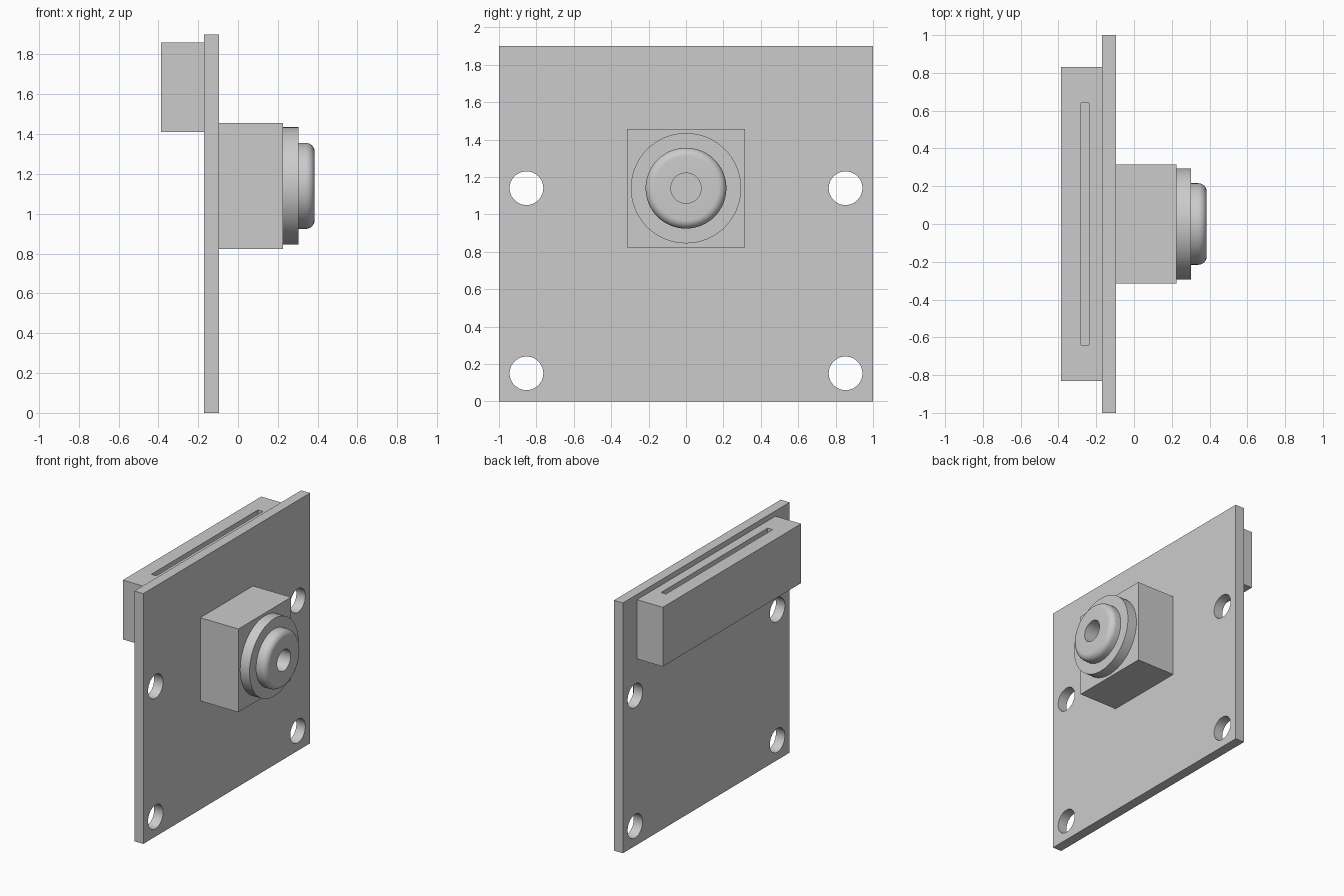
import bpy
import bmesh
import math

if "Cube" in bpy.data.objects:
    bpy.data.objects.remove(bpy.data.objects["Cube"], do_unlink=True)

grey = bpy.data.materials.new("plain_grey")
grey.use_nodes = True
colour = (0.6, 0.6, 0.6, 1)
grey.diffuse_color = colour
grey.node_tree.nodes["Principled BSDF"].inputs["Base Color"].default_value = colour

AXIS_Z = 1.14   # height of the lens axis and upper screw holes


def finish(name, bm):
    bmesh.ops.recalc_face_normals(bm, faces=bm.faces)
    mesh = bpy.data.meshes.new(name)
    bm.to_mesh(mesh)
    bm.free()
    mesh.materials.append(grey)
    obj = bpy.data.objects.new(name, mesh)
    bpy.context.collection.objects.link(obj)
    return obj


def box(name, x0, x1, half_y, z0, z1):
    bm = bmesh.new()
    bmesh.ops.create_cube(bm, size=1)
    for v in bm.verts:
        v.co.x = x1 if v.co.x > 0 else x0
        v.co.y *= 2 * half_y
        v.co.z = z1 if v.co.z > 0 else z0
    return finish(name, bm)


def lathe(name, profile, y, z, steps=64):
    """Spin (x, radius) points around an axis parallel to x."""
    bm = bmesh.new()
    verts = [bm.verts.new((x, 0, r)) for x, r in profile]
    edges = [bm.edges.new(pair) for pair in zip(verts, verts[1:])]
    bmesh.ops.spin(bm, geom=verts + edges, cent=(0, 0, 0), axis=(1, 0, 0),
                   angle=2 * math.pi, steps=steps)
    bmesh.ops.remove_doubles(bm, verts=bm.verts, dist=0.0001)
    bmesh.ops.translate(bm, verts=bm.verts, vec=(0, y, z))
    return finish(name, bm)


def select(obj):
    bpy.ops.object.select_all(action='DESELECT')
    obj.select_set(True)
    bpy.context.view_layer.objects.active = obj


def cut(obj, cutter):
    mod = obj.modifiers.new("cut", 'BOOLEAN')
    mod.operation = 'DIFFERENCE'
    mod.solver = 'EXACT'
    mod.object = cutter
    select(obj)
    bpy.ops.object.modifier_apply(modifier=mod.name)
    bpy.data.objects.remove(cutter, do_unlink=True)


def smooth(obj):
    select(obj)
    bpy.ops.object.shade_smooth_by_angle(angle=math.radians(30))


# Circuit board with four screw holes
board = box("circuit_board", -0.17, -0.095, 1, 0, 1.9)
for y in (-0.853, 0.853):
    for z in (0.15, AXIS_Z):
        drill = [(-0.3, 0), (-0.3, 0.09), (0.1, 0.09), (0.1, 0)]
        cut(board, lathe("hole_cutter", drill, y, z, 48))
smooth(board)

# Rear connector with a long slot in its top
connector = box("rear_connector", -0.386, -0.17, 0.83, 1.41, 1.86)
cut(connector, box("slot_cutter", -0.28, -0.238, 0.64, 1.64, 2))

# Square lens housing
box("lens_housing", -0.095, 0.225, 0.316, AXIS_Z - 0.316, AXIS_Z + 0.316)

# Stepped lens barrel with a rounded rim and a central bore
ROUND = 0.045
rim = []
for i in range(9):
    a = math.pi / 2 * i / 8
    rim.append((0.385 - ROUND + ROUND * math.sin(a),
                0.216 - ROUND + ROUND * math.cos(a)))
barrel = [(0.225, 0), (0.225, 0.295), (0.303, 0.295), (0.303, 0.216)]
barrel += rim + [(0.385, 0.081), (0.228, 0.081), (0.228, 0)]
smooth(lathe("lens_barrel", barrel, 0, AXIS_Z))
